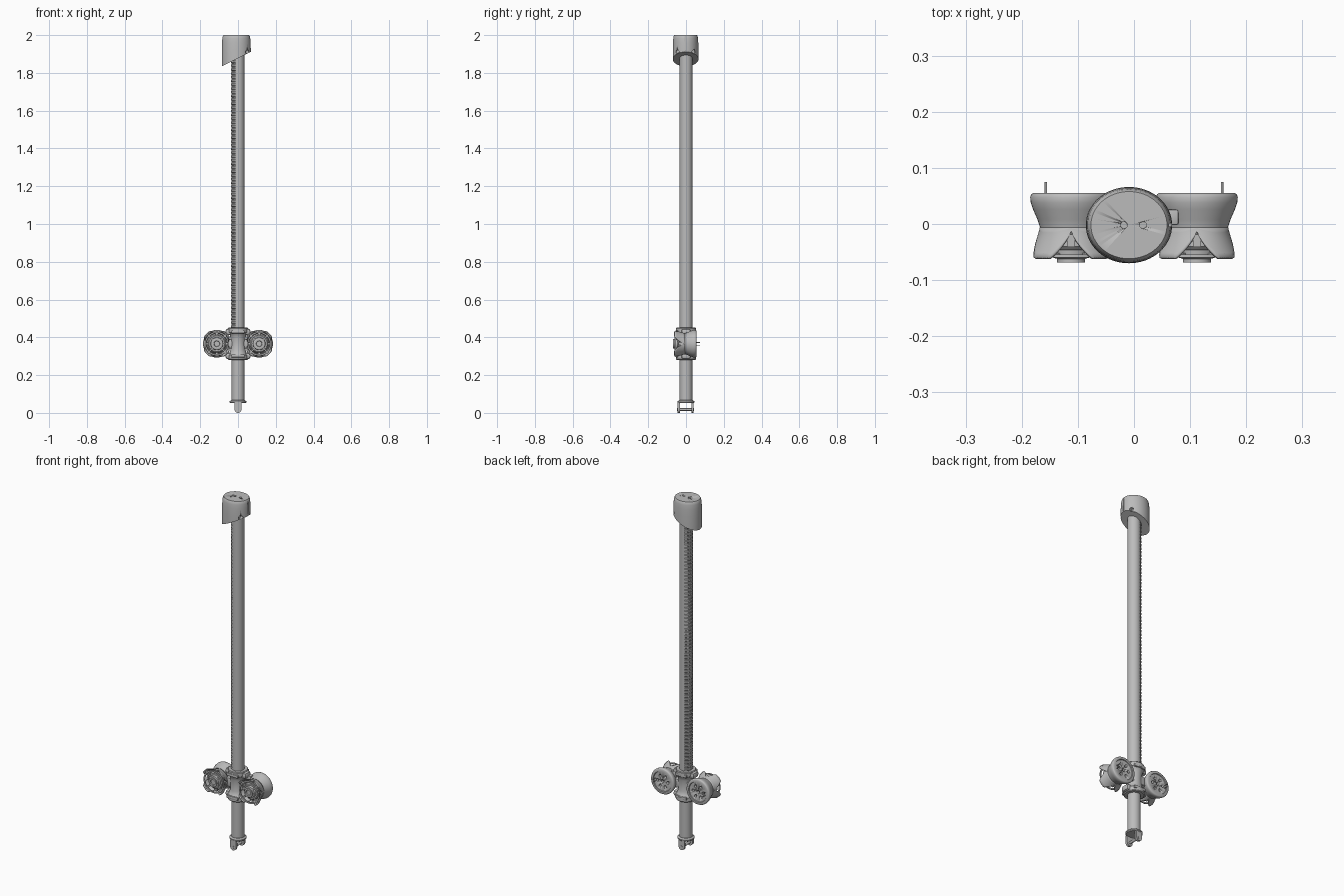
import bpy, bmesh
from math import pi, sin, cos, radians
from mathutils import Matrix, Vector

cube = bpy.data.objects.get("Cube")
if cube:
    bpy.data.objects.remove(cube, do_unlink=True)

grey = bpy.data.materials.new("plain grey")
grey.use_nodes = True
grey.diffuse_color = (0.5, 0.5, 0.5, 1)
bsdf = next(n for n in grey.node_tree.nodes if n.type == "BSDF_PRINCIPLED")
bsdf.inputs["Base Color"].default_value = grey.diffuse_color


def finish(name, bm, matrix=Matrix(), angle=35):
    """Turn a bmesh into a shaded grey object."""
    bmesh.ops.remove_doubles(bm, verts=bm.verts, dist=1e-5)
    bmesh.ops.recalc_face_normals(bm, faces=bm.faces)
    bm.transform(matrix)
    mesh = bpy.data.meshes.new(name)
    bm.to_mesh(mesh)
    bm.free()
    ob = bpy.data.objects.new(name, mesh)
    bpy.context.collection.objects.link(ob)
    mesh.materials.append(grey)
    select(ob)
    bpy.ops.object.shade_smooth_by_angle(angle=radians(angle))
    return ob


def select(ob):
    bpy.ops.object.select_all(action="DESELECT")
    ob.select_set(True)
    bpy.context.view_layer.objects.active = ob


def sweep(rows, point, closed=True, n=48, a0=0.0, a1=2 * pi):
    """Grid of faces: each row item is swept through an angle by point(item, angle)."""
    bm = bmesh.new()
    steps = n if closed else n + 1
    grid = [[bm.verts.new(point(item, a0 + (a1 - a0) * i / n)) for i in range(steps)]
            for item in rows]
    for lower, upper in zip(grid, grid[1:]):
        for i in range(n):
            j = (i + 1) % steps
            bm.faces.new((lower[i], lower[j], upper[j], upper[i]))
    return bm


def ring_point(item, a):
    return (item[0] * cos(a), item[0] * sin(a), item[1])


def lathe(name, profile, matrix=Matrix(), **kw):
    return finish(name, sweep(profile, ring_point, **kw), matrix)


def box(name, centre, size, bevel=0.003):
    bm = bmesh.new()
    bmesh.ops.create_cube(bm, matrix=Matrix.Translation(centre) @ Matrix.Diagonal((*size, 1)))
    bmesh.ops.bevel(bm, geom=bm.edges, offset=bevel, segments=2, affect="EDGES", profile=0.5)
    return finish(name, bm)


def rod(bm, start, end, r, n=20):
    start, end = Vector(start), Vector(end)
    turn = (end - start).to_track_quat("Z", "Y").to_matrix().to_4x4()
    bmesh.ops.create_cone(bm, cap_ends=True, segments=n, radius1=r, radius2=r,
                          depth=(end - start).length,
                          matrix=Matrix.Translation((start + end) / 2) @ turn)


def cut(ob, bm):
    """Subtract the solids in bm from ob."""
    cutter = finish("cutter", bm)
    cutter.hide_render = True
    mod = ob.modifiers.new("cut", "BOOLEAN")
    mod.operation, mod.object = "DIFFERENCE", cutter
    select(ob)
    bpy.ops.object.modifier_apply(modifier=mod.name)
    bpy.data.objects.remove(cutter, do_unlink=True)


# Pole with a ribbed strip along its right side
lathe("pole", [(0, 0.06), (0.034, 0.06), (0.034, 1.93), (0, 1.93)])
ribs = []
for i in range(72):
    z = 0.45 + i * 0.02
    ribs += [(0.033, z), (0.037, z + 0.004), (0.037, z + 0.012), (0.033, z + 0.016)]
lathe("pole_ribs", ribs, closed=False, n=16, a0=radians(112), a1=radians(248))

# Oval top cap, cut off at a slant below
bm = sweep([(0, 1.8), (1, 1.8), (1, 1.92), (0.985, 1.96), (0.96, 1.983), (0.93, 1.994),
            (0.88, 2), (0, 2)], ring_point, n=64)
bm.transform(Matrix.Translation((-0.009, -0.002, 0)) @ Matrix.Diagonal((0.077, 0.068, 1, 1)))
bmesh.ops.remove_doubles(bm, verts=bm.verts, dist=1e-5)
cutoff = bmesh.ops.bisect_plane(bm, geom=bm.verts[:] + bm.edges[:] + bm.faces[:],
                                plane_co=(-0.086, 0, 1.835), plane_no=(0.075, 0, -0.152),
                                clear_outer=True)
rim = [e for e in cutoff["geom_cut"] if isinstance(e, bmesh.types.BMEdge)]
bmesh.ops.contextual_create(bm, geom=rim)
cap = finish("top_cap", bm)
bm = bmesh.new()
for x in (-0.018, 0.016):
    rod(bm, (x, -0.002, 1.99), (x, -0.002, 2.02), 0.006)
for y in (-0.04, 0.036):
    rod(bm, (0.036, y, 1.912), (0.09, y * 1.5, 1.912), 0.01)
bmesh.ops.create_cube(bm, matrix=Matrix.Translation((0.07, -0.002, 1.97))
                      @ Matrix.Diagonal((0.016, 0.005, 0.11, 1)))
cut(cap, bm)

# Foot: flange and a two-lug fork with a cross pin
lathe("foot_flange", [(0, 0.052), (0.041, 0.052), (0.044, 0.056), (0.044, 0.062),
                      (0.036, 0.068), (0, 0.068)])
for side, name in ((-1, "front_lug"), (1, "back_lug")):
    bm = bmesh.new()
    outline = [(0.018 * cos(a), 0.018 + 0.018 * sin(a))
               for a in (pi + pi * i / 12 for i in range(13))]
    outline += [(0.018, 0.058), (-0.018, 0.058)]
    face = bm.faces.new([bm.verts.new((x, 0.030, z)) for x, z in outline])
    moved = bmesh.ops.extrude_face_region(bm, geom=[face])["geom"]
    bmesh.ops.translate(bm, vec=(0, 0.013, 0),
                        verts=[v for v in moved if isinstance(v, bmesh.types.BMVert)])
    finish(name, bm, Matrix.Translation((0, -0.002, 0)) @ Matrix.Diagonal((1, side, 1, 1)))
bm = bmesh.new()
rod(bm, (0, -0.047, 0.018), (0, 0.043, 0.018), 0.007)
finish("fork_pin", bm)

# Clamp sleeve around the pole
lathe("clamp_sleeve", [(0.034, 0.28), (0.05, 0.28), (0.053, 0.284), (0.053, 0.306),
                       (0.046, 0.312), (0.04, 0.335), (0.038, 0.366), (0.04, 0.397),
                       (0.046, 0.42), (0.053, 0.426), (0.053, 0.447), (0.05, 0.451),
                       (0.034, 0.451)])
for z, name in ((0.302, "lower"), (0.429, "upper")):
    box(name + "_clamp_ears", (0, 0, z), (0.132, 0.05, 0.034), 0.012)
    for y in (-0.049, 0.045):
        box(name + "_clamp_bar", (0, y, z), (0.07, 0.012, 0.016))
box("clamp_bridge", (0, 0.005, 0.366), (0.13, 0.05, 0.05), 0.006)
box("clamp_knob", (0.062, 0.012, 0.41), (0.034, 0.027, 0.03))


# Pods: local z points to the back
def claw_point(t, a):
    """Flared skirt with four pointed arches; t runs from root to free edge."""
    d = abs((a + pi / 4) % (pi / 2) - pi / 4) / (pi / 4)
    reach = 0.006 + 0.048 * min(1, d / 0.66) ** 0.8
    depth = reach * t
    r = 0.056 + 0.021 * (depth / 0.054) ** 1.3
    return (r * cos(a), r * sin(a), -0.006 - depth)


for side, name in ((-1, "right"), (1, "left")):
    place = Matrix.Translation((0.112 * side, 0, 0.366)) @ Matrix.Rotation(-pi / 2, 4, "X")
    # Bell with a recessed, perforated back
    bell = lathe(name + "_pod_bell",
                 [(0, -0.03), (0.046, -0.03), (0.054, -0.015), (0.056, -0.004), (0.06, 0.008),
                  (0.068, 0.026), (0.072, 0.038), (0.073, 0.048), (0.071, 0.053),
                  (0.068, 0.055), (0.057, 0.055), (0.055, 0.051), (0, 0.051)], place)
    bm = bmesh.new()
    for k in range(7):
        r = 0.032 if k else 0
        x, y = r * cos(k * pi / 3), r * sin(k * pi / 3)
        rod(bm, (x, y, 0.035), (x, y, 0.065), 0.0075, 16)
    bm.transform(place)
    cut(bell, bm)
    # Claw skirt
    claws = finish(name + "_pod_claws",
                   sweep([i / 6 for i in range(7)], claw_point, n=96), place)
    solid = claws.modifiers.new("thickness", "SOLIDIFY")
    solid.thickness, solid.offset = 0.005, -1
    # Stepped hub and rings at the front
    lathe(name + "_pod_hub",
          [(0, -0.025), (0.048, -0.025), (0.048, -0.04), (0.042, -0.046), (0.034, -0.046),
           (0.032, -0.06), (0.025, -0.062), (0.025, -0.069), (0.016, -0.069),
           (0.014, -0.062), (0, -0.062)], place)
    lathe(name + "_pod_front_ring",
          [(0.056, -0.054), (0.064, -0.054), (0.064, -0.06), (0.056, -0.06), (0.056, -0.054)],
          place)
    # Spokes and latches around the hub
    for k in range(4):
        bm = bmesh.new()
        for angle, r, depth, size in ((pi / 4, 0.052, -0.055, (0.042, 0.008, 0.007)),
                                      (0, 0.053, -0.03, (0.012, 0.014, 0.022))):
            bmesh.ops.create_cube(bm, matrix=Matrix.Rotation(angle + k * pi / 2, 4, "Z")
                                  @ Matrix.Translation((r, 0, depth))
                                  @ Matrix.Diagonal((*size, 1)))
        finish(name + "_pod_spoke_and_latch", bm, place)
    # Contact pins
    bm = bmesh.new()
    for z in (0.358, 0.373):
        rod(bm, (0.157 * side, 0.048, z), (0.157 * side, 0.075, z), 0.0022, 12)
    finish(name + "_pod_pins", bm)
